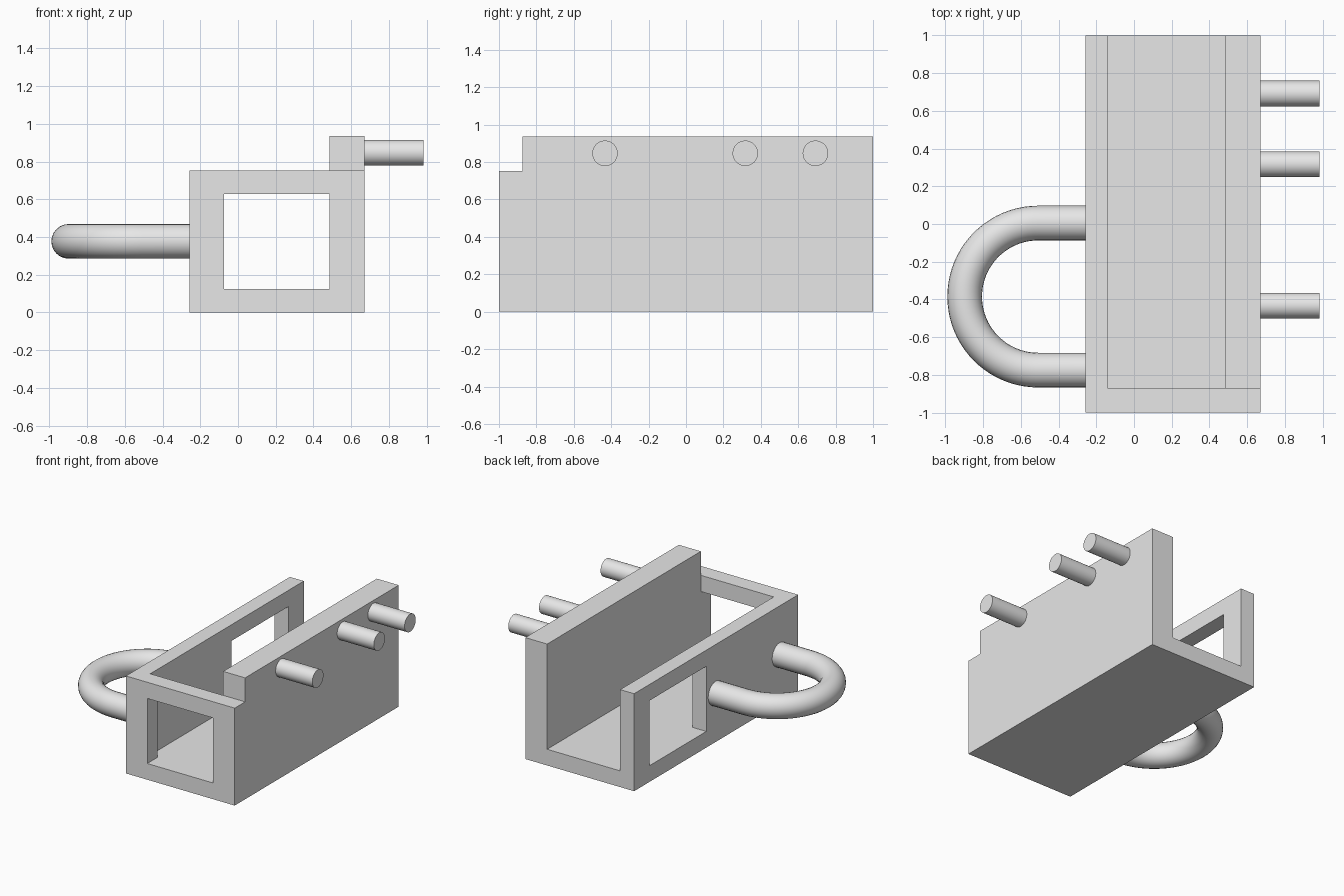
import bpy, bmesh, math
from mathutils import Matrix

cube = bpy.data.objects.get("Cube")
if cube:
    bpy.data.objects.remove(cube, do_unlink=True)

grey = bpy.data.materials.new("light_grey")
grey.use_nodes = True
grey.diffuse_color = (0.8, 0.8, 0.8, 1)
grey.node_tree.nodes["Principled BSDF"].inputs["Base Color"].default_value = grey.diffuse_color


def add_object(name, data):
    obj = bpy.data.objects.new(name, data)
    data.materials.append(grey)
    bpy.context.collection.objects.link(obj)
    return obj


def select_only(obj):
    bpy.ops.object.select_all(action="DESELECT")
    obj.select_set(True)
    bpy.context.view_layer.objects.active = obj


def smooth(obj):
    select_only(obj)
    bpy.ops.object.shade_smooth_by_angle(angle=math.radians(35))


# Open trough: wall, window and floor lines divide space into cells
xs = (-0.257, -0.138, -0.074, 0.485, 0.672)
ys = (-1, -0.873, 0.12, 0.81, 1)
zs = (0, 0.125, 0.627, 0.752, 0.937)


def solid(i, j, k):
    if not all(0 <= n < 4 for n in (i, j, k)):
        return False
    floor = k == 0
    tall_wall = i == 3 and (k < 3 or j > 0)
    front_wall = j == 0 and k < 3 and not (i == 2 and k == 1)
    low_wall = i == 0 and k < 3 and not (j == 2 and k == 1)
    return floor or tall_wall or front_wall or low_wall


# Keep only the cell faces between solid and empty space
bm = bmesh.new()
verts = {}


def corner(idx):
    if idx not in verts:
        verts[idx] = bm.verts.new((xs[idx[0]], ys[idx[1]], zs[idx[2]]))
    return verts[idx]


for cell in [(i, j, k) for i in range(4) for j in range(4) for k in range(4)]:
    if not solid(*cell):
        continue
    for axis in range(3):
        u, v = (axis + 1) % 3, (axis + 2) % 3
        for side in (0, 1):
            neighbour = list(cell)
            neighbour[axis] += 2 * side - 1
            if solid(*neighbour):
                continue
            loop = []
            for du, dv in ((0, 0), (1, 0), (1, 1), (0, 1)):
                idx = list(cell)
                idx[axis] += side
                idx[u] += du
                idx[v] += dv
                loop.append(corner(tuple(idx)))
            bm.faces.new(loop if side else loop[::-1])
mesh = bpy.data.meshes.new("trough_body")
bm.to_mesh(mesh)
bm.free()
add_object("trough_body", mesh)

# Three round pegs on the tall wall
for name, y in (("front_peg", -0.433), ("middle_peg", 0.317), ("back_peg", 0.692)):
    bm = bmesh.new()
    start, end = xs[-1], 0.985
    place = Matrix.Translation(((start + end) / 2, y, 0.847)) @ Matrix.Rotation(math.pi / 2, 4, "Y")
    bmesh.ops.create_cone(bm, cap_ends=True, segments=48, radius1=0.068, radius2=0.068,
                          depth=end - start, matrix=place)
    mesh = bpy.data.meshes.new(name)
    bm.to_mesh(mesh)
    bm.free()
    smooth(add_object(name, mesh))

# U-shaped handle on the low wall
centre_x, centre_y, bend, height = -0.508, -0.385, 0.39, 0.377
steps = 40
path = [(xs[0], centre_y + bend)]
for s in range(steps + 1):
    a = math.pi / 2 + math.pi * s / steps
    path.append((centre_x + bend * math.cos(a), centre_y + bend * math.sin(a)))
path.append((xs[0], centre_y - bend))
curve = bpy.data.curves.new("handle", "CURVE")
curve.dimensions = "3D"
curve.bevel_depth = 0.092
curve.bevel_resolution = 10
curve.use_fill_caps = True
spline = curve.splines.new("POLY")
spline.points.add(len(path) - 1)
for point, (x, y) in zip(spline.points, path):
    point.co = (x, y, height, 1)
handle = add_object("handle", curve)
select_only(handle)
bpy.ops.object.convert(target="MESH")
smooth(bpy.context.view_layer.objects.active)
